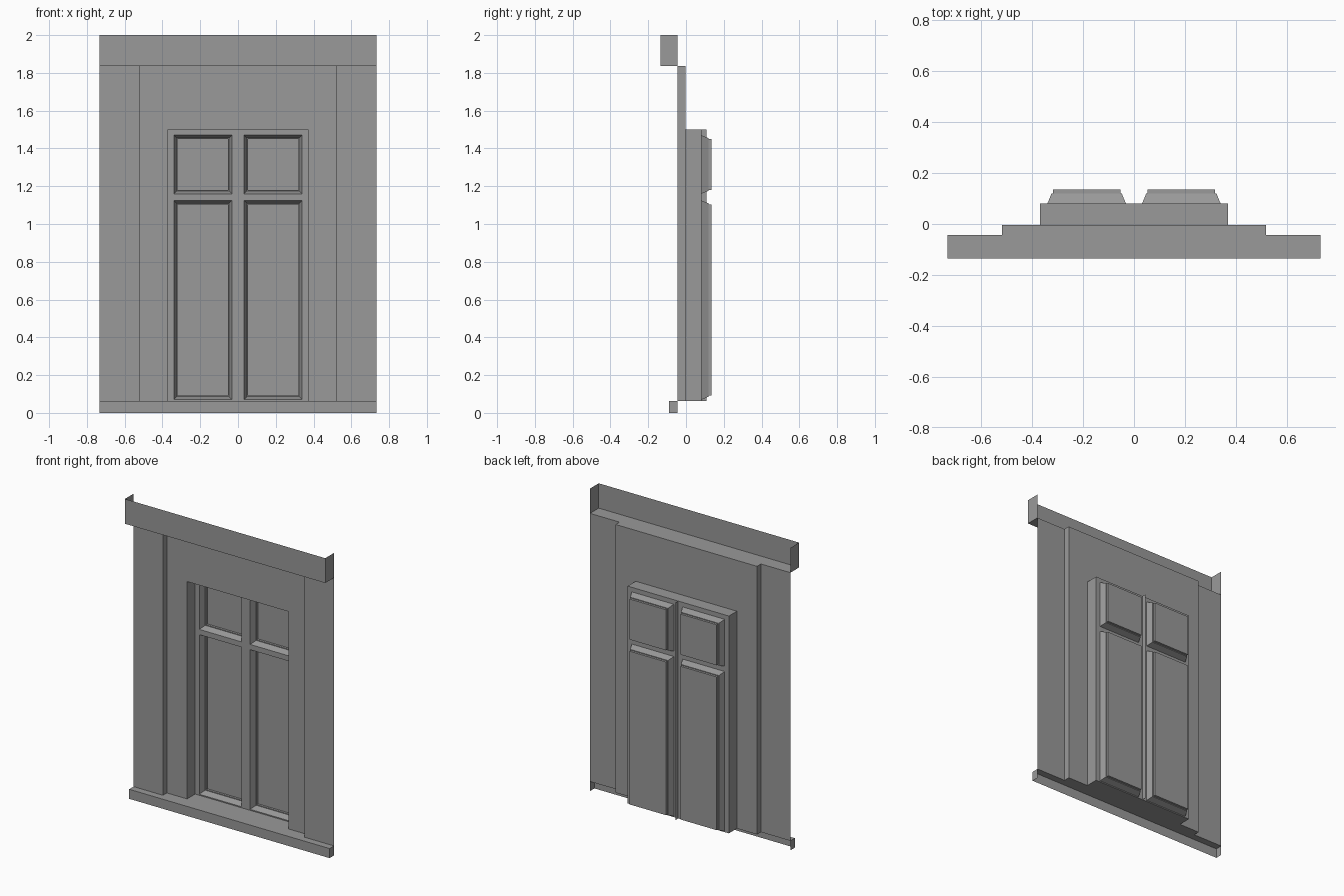
import bpy

if "Cube" in bpy.data.objects:
    bpy.data.objects.remove(bpy.data.objects["Cube"])

W, SX, OX = 0.733, 0.518, 0.37            # half widths: facade, recess, opening
Z0, Z1, ZT, H = 0.063, 1.5, 1.836, 2.0    # sill top, opening top, lintel bottom, top
LINTEL, SILL, SIDE, WALL, FRAME, FIN, LIP, GLASS = (
    -0.135, -0.09, -0.044, -0.003, 0.081, 0.109, 0.12, 0.135)

grey = bpy.data.materials.new("dark_grey")
grey.diffuse_color = (0.32, 0.32, 0.32, 1)
grey.use_nodes = True
grey.node_tree.nodes["Principled BSDF"].inputs["Base Color"].default_value = grey.diffuse_color


def make(name, faces):
    """Mesh object from a list of polygons, each a list of points."""
    verts, polys = [], []
    for f in faces:
        polys.append(list(range(len(verts), len(verts) + len(f))))
        verts += f
    me = bpy.data.meshes.new(name)
    me.from_pydata(verts, [], polys)
    me.materials.append(grey)
    ob = bpy.data.objects.new(name, me)
    bpy.context.collection.objects.link(ob)
    return ob


def strip(plan, z0, z1):
    """Extrude an open plan path upwards."""
    return [[(*a, z0), (*b, z0), (*b, z1), (*a, z1)] for a, b in zip(plan, plan[1:])]


def panel(x0, x1, z0, z1, y):
    return [(x0, y, z0), (x1, y, z0), (x1, y, z1), (x0, y, z1)]


def flat(plan, z):
    return [(x, y, z) for x, y in plan]


# stepped wall around the opening
left = [(-W, SIDE), (-SX, SIDE), (-SX, WALL), (-OX, WALL)]
right = [(-x, y) for x, y in reversed(left)]
make("wall", strip(left, Z0, ZT) + strip(right, Z0, ZT)
     + [panel(-OX, OX, Z1, ZT, WALL)])

# lintel: front, ends and underside, open at top and back
edge = [(W, SIDE), (SX, SIDE), (SX, WALL), (-SX, WALL), (-SX, SIDE), (-W, SIDE)]
make("lintel", strip([(-W, SIDE), (-W, LINTEL), (W, LINTEL), (W, SIDE)], ZT, H)
     + [flat(([(-W, LINTEL), (W, LINTEL)] + edge)[::-1], ZT)])

# sill: front, ends and a top reaching into the opening
notch = [(OX, WALL), (OX, FRAME), (-OX, FRAME), (-OX, WALL)]
make("sill", strip([(-W, SIDE), (-W, SILL), (W, SILL), (W, SIDE)], 0, Z0)
     + [flat([(-W, SILL), (W, SILL)] + edge[:3] + notch + edge[3:], Z0)])

# opening sides and head
make("reveal", [
    [(-OX, WALL, Z0), (-OX, FRAME, Z0), (-OX, FRAME, Z1), (-OX, WALL, Z1)],
    [(OX, FRAME, Z0), (OX, WALL, Z0), (OX, WALL, Z1), (OX, FRAME, Z1)],
    [(-OX, FRAME, Z1), (OX, FRAME, Z1), (OX, WALL, Z1), (-OX, WALL, Z1)]])

# flat window frame with four holes, and a bevelled pane sunk in each
xs = [-OX, -0.34, -0.032, 0.032, 0.34, OX]
zs = [Z0, 0.07, 1.125, 1.16, 1.47, Z1]
frame, panes = [], []
for i in range(5):
    for j in range(5):
        x0, x1, z0, z1 = xs[i], xs[i + 1], zs[j], zs[j + 1]
        if not (i % 2 and j % 2):
            frame.append(panel(x0, x1, z0, z1, FRAME))
            continue
        rings = [panel(x0 + d, x1 - d, z0 + d, z1 - d, y)
                 for d, y in ((0, FRAME), (0.016, LIP), (0.021, LIP), (0.021, GLASS))]
        for a, b in zip(rings, rings[1:]):
            for k in range(4):
                n = (k + 1) % 4
                panes.append([a[k], a[n], b[n], b[k]])
        panes.append(rings[-1])
make("window_frame", frame)
make("window_panes", panes)

# thin fin behind the central mullion
make("mullion_fin", [[(0, FRAME, Z0), (0, FIN, Z0), (0, FIN, Z1), (0, FRAME, Z1)]])
